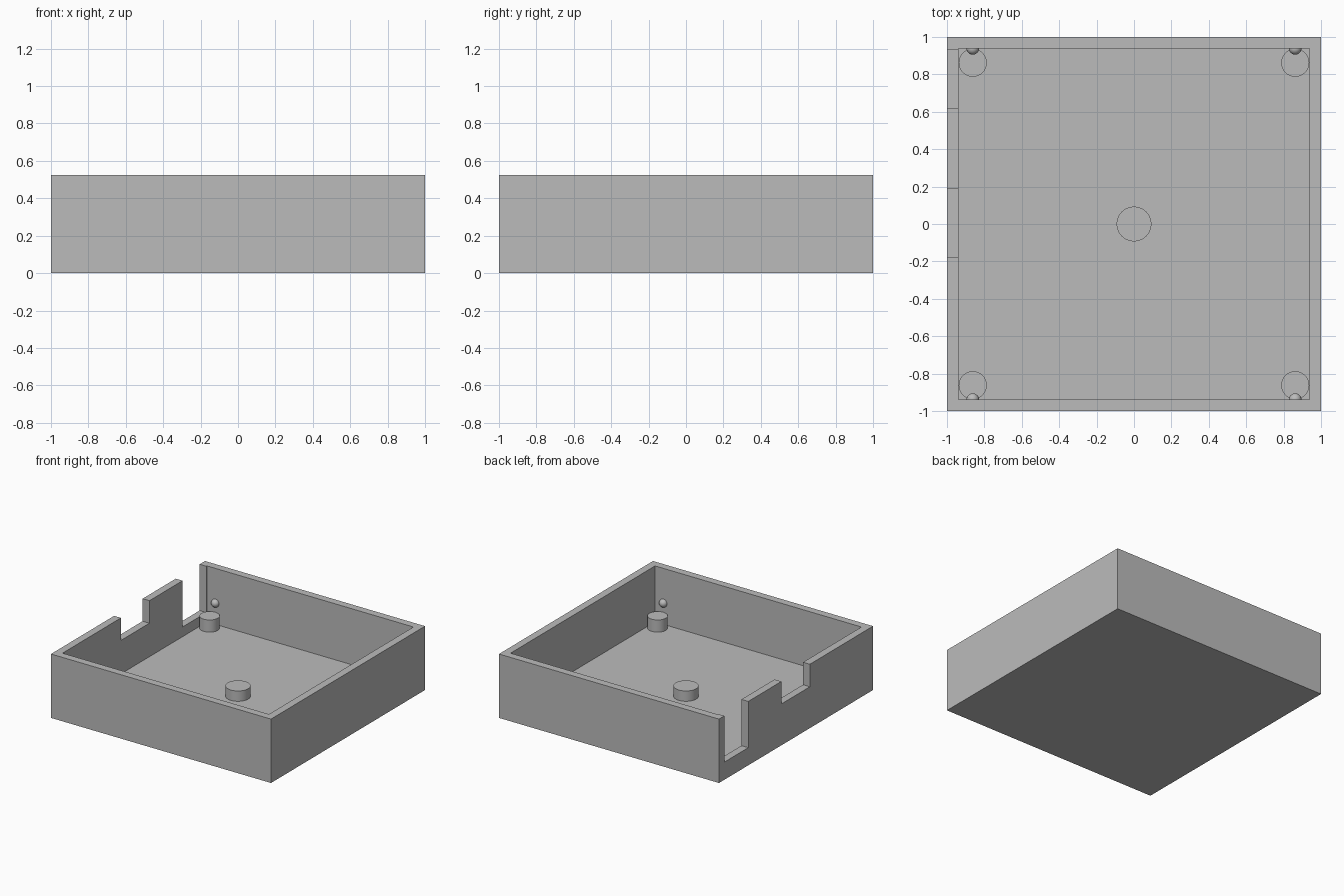
import bpy

if "Cube" in bpy.data.objects:
    bpy.data.objects.remove(bpy.data.objects["Cube"], do_unlink=True)

HEIGHT, FLOOR, WALL = 0.525, 0.065, 0.062
INNER = 1 - WALL

grey = bpy.data.materials.new("plain grey")
grey.use_nodes = True
colour = (0.5, 0.5, 0.5, 1)
grey.diffuse_color = colour
grey.node_tree.nodes["Principled BSDF"].inputs["Base Color"].default_value = colour


def finish(name):
    obj = bpy.context.object
    obj.name = name
    obj.data.materials.append(grey)
    return obj


def box(name, low, high):
    centre = [(a + b) / 2 for a, b in zip(low, high)]
    bpy.ops.mesh.primitive_cube_add(size=1, location=centre)
    obj = finish(name)
    obj.scale = [b - a for a, b in zip(low, high)]
    bpy.ops.object.transform_apply(location=True, rotation=False, scale=True)
    return obj


def cut(target, cutter):
    cutter.hide_render = True
    mod = target.modifiers.new("cut", 'BOOLEAN')
    mod.operation = 'DIFFERENCE'
    mod.solver = 'EXACT'
    mod.object = cutter
    bpy.context.view_layer.objects.active = target
    bpy.ops.object.modifier_apply(modifier=mod.name)
    bpy.data.objects.remove(cutter, do_unlink=True)


def post(name, x, y, radius, top):
    base = FLOOR - 0.02
    bpy.ops.mesh.primitive_cylinder_add(
        vertices=48, radius=radius, depth=top - base, location=(x, y, (top + base) / 2))
    bpy.ops.object.shade_smooth_by_angle()
    finish(name)


# Open tray with a cavity and two notches in the right wall
tray = box("tray", (-1, -1, 0), (1, 1, HEIGHT))
cut(tray, box("cavity", (-INNER, -INNER, FLOOR), (INNER, INNER, 1)))
for y0, y1, sill in ((0.62, 0.93, 0.145), (-0.18, 0.19, 0.34)):
    cut(tray, box("notch", (-1.1, y0, sill), (-0.9, y1, 1)))

# Support posts and the snap bumps on the front and back walls
post("centre_post", 0, 0, 0.093, 0.15)
for x, side in ((-0.862, "right"), (0.862, "left")):
    for s, end in ((-1, "front"), (1, "back")):
        post(f"{end}_{side}_post", x, s * 0.862, 0.075, 0.165)
        bpy.ops.mesh.primitive_uv_sphere_add(
            segments=32, ring_count=16, radius=0.033, location=(x, s * INNER, 0.24))
        bpy.ops.object.shade_smooth()
        finish(f"{end}_{side}_bump")
